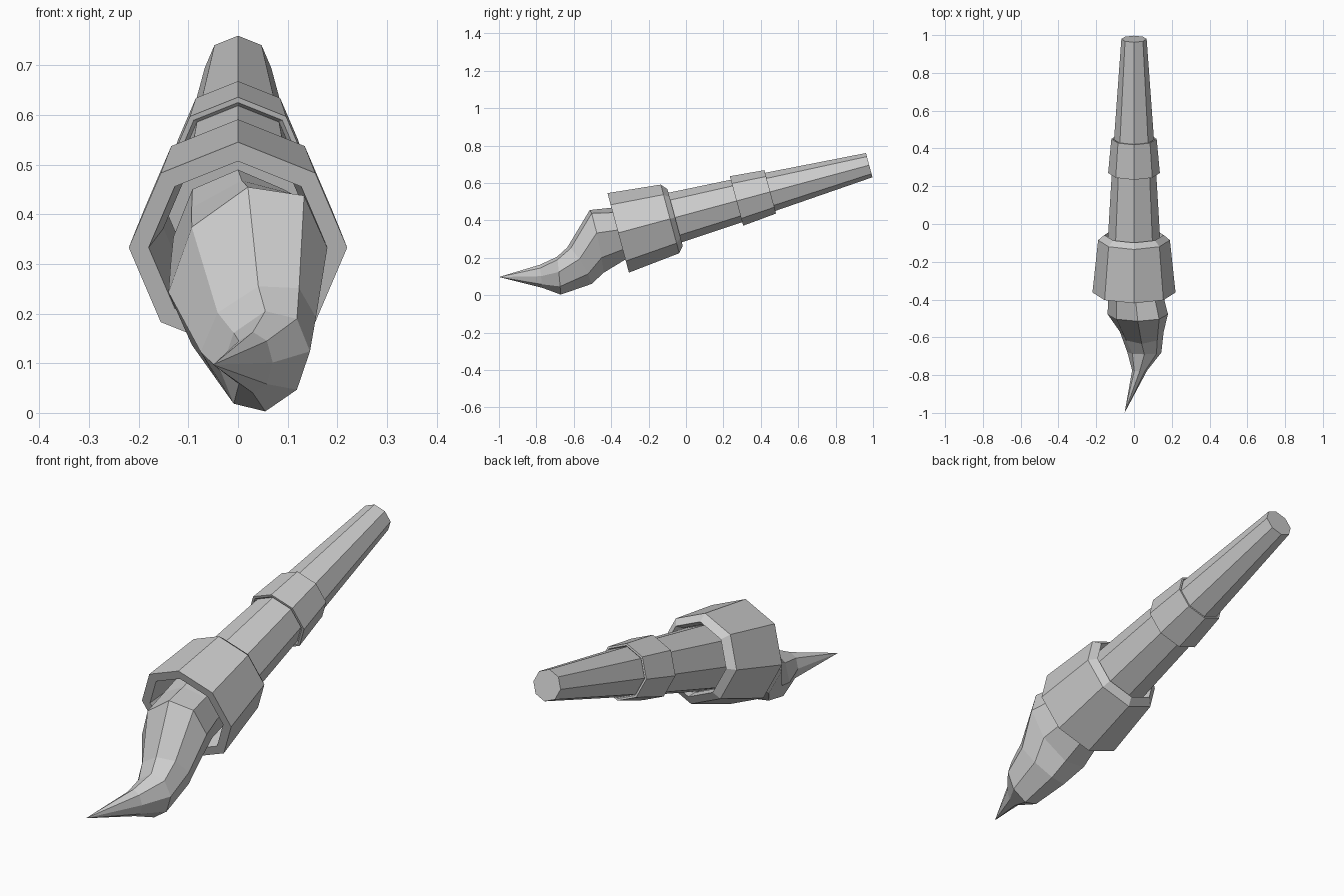
import bpy, bmesh, math
from mathutils import Vector

if "Cube" in bpy.data.objects:
    bpy.data.objects.remove(bpy.data.objects["Cube"])

SIDES = 8
TILT = math.radians(15.1)
BASE = Vector((0, -0.3625, 0.333))             # axis point at the ferrule mouth
AXIS = Vector((0, math.cos(TILT), math.sin(TILT)))
UP = Vector((0, -math.sin(TILT), math.cos(TILT)))
SIDE = Vector((1, 0, 0))


def ring(centre, u, v):
    return [centre + u * math.cos(k * math.tau / SIDES) + v * math.sin(k * math.tau / SIDES)
            for k in range(SIDES)]


def loft(name, rings, closed=False, tip=None):
    """Skin octagonal rings; closed joins last to first, tip ends in a point."""
    bm = bmesh.new()
    loops = [[bm.verts.new(p) for p in r] for r in rings]
    pairs = list(zip(loops, loops[1:]))
    if closed:
        pairs.append((loops[-1], loops[0]))
    for a, b in pairs:
        for k in range(SIDES):
            n = (k + 1) % SIDES
            bm.faces.new((a[k], a[n], b[n], b[k]))
    if not closed:
        bm.faces.new(loops[0])
        if tip:
            point = bm.verts.new(tip)
            for k in range(SIDES):
                bm.faces.new((loops[-1][k], loops[-1][(k + 1) % SIDES], point))
        else:
            bm.faces.new(loops[-1])
    bmesh.ops.recalc_face_normals(bm, faces=bm.faces)
    mesh = bpy.data.meshes.new(name)
    bm.to_mesh(mesh)
    bm.free()
    obj = bpy.data.objects.new(name, mesh)
    bpy.context.collection.objects.link(obj)
    return obj


def turned(name, profile, closed=False):
    """Profile of (distance along axis, radius)."""
    return loft(name, [ring(BASE + AXIS * t, SIDE * r, UP * r) for t, r in profile], closed)


# Tapered handle
turned("handle", [(0.25, 0.141), (0.75, 0.112), (1.39, 0.067)])

# Hollow ferrule with chamfered back rim
turned("ferrule", [(0, 0.22), (0.287, 0.19), (0.315, 0.157), (0.27, 0.143),
                   (0.15, 0.15), (0, 0.18)], closed=True)

# Collar around the handle
turned("collar", [(0.655, 0.137), (0.842, 0.12), (0.842, 0.111), (0.825, 0.1),
                  (0.67, 0.11), (0.655, 0.126)], closed=True)

# Bent bristle tuft: top (y, z), bottom (y, z), left x, right x, sideways lean
sections = [
    ((-0.29, 0.49), (-0.21, 0.22), -0.13, 0.13, 0.0),
    ((-0.395, 0.468), (-0.325, 0.19), -0.135, 0.15, 0.02),
    ((-0.515, 0.455), (-0.44, 0.12), -0.14, 0.18, 0.045),
    ((-0.635, 0.255), (-0.505, 0.06), -0.075, 0.157, 0.035),
    ((-0.69, 0.205), (-0.67, 0.003), -0.035, 0.145, 0.02),
    ((-0.78, 0.163), (-0.77, 0.04), -0.01, 0.07, 0.0),
]
rings = []
for top, bottom, left, right, lean in sections:
    t, b = Vector((0, *top)), Vector((0, *bottom))
    centre = (t + b) / 2 + SIDE * (left + right) / 2
    rings.append(ring(centre, Vector(((right - left) / 2, 0, lean)), (t - b) / 2))
loft("bristles", rings, tip=Vector((-0.05, -1.0, 0.097)))
